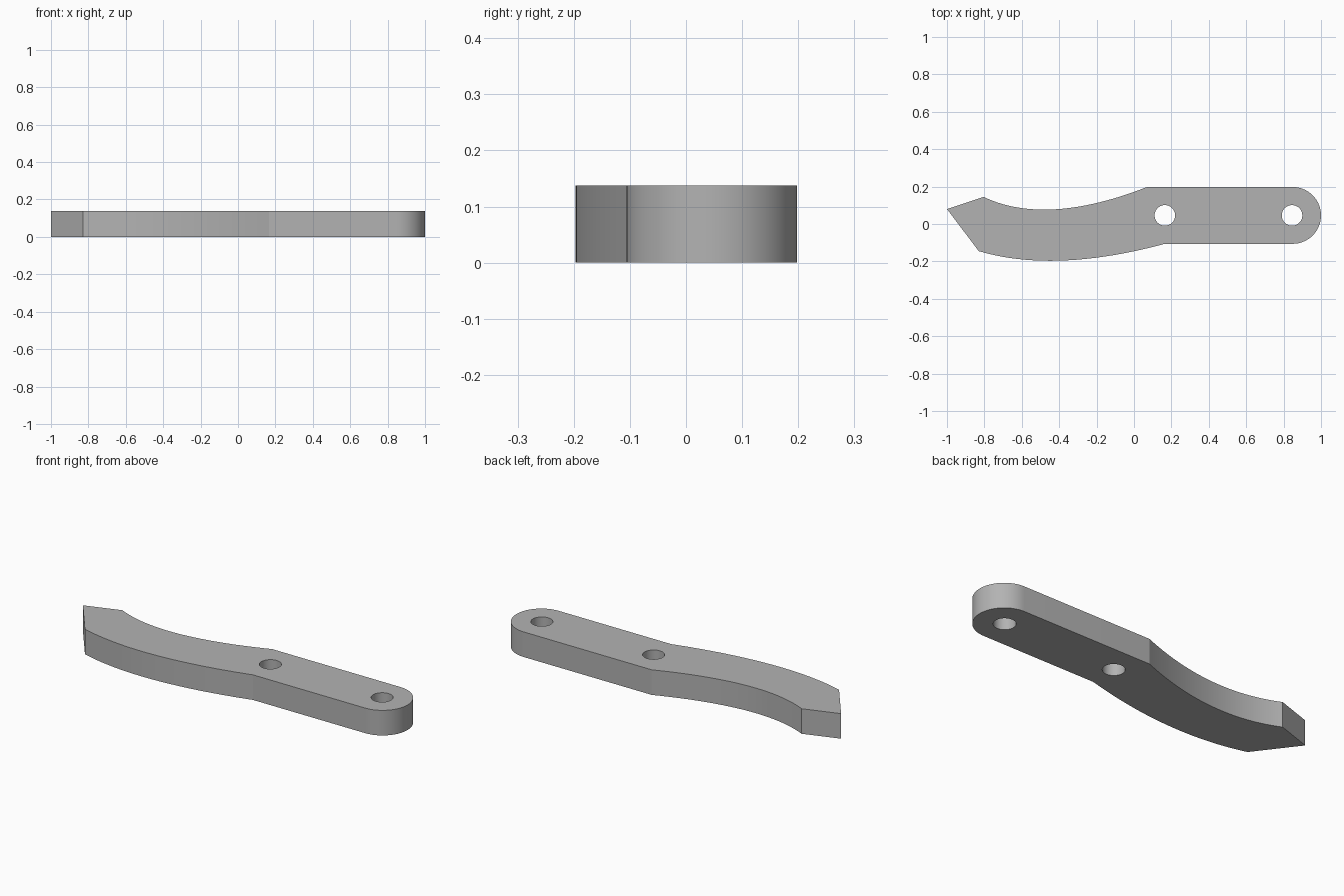
import bpy
import bmesh
from math import sin, cos, pi, radians
from mathutils import Vector

cube = bpy.data.objects.get("Cube")
if cube:
    bpy.data.objects.remove(cube)

HEIGHT = 0.138
AXIS_Y = 0.046
END_X, END_R = 0.848, 0.152
HOLE_R = 0.055


def arc(cx, cy, r, start, end, steps):
    """Points along a circular arc, both ends included."""
    angles = [start + (end - start) * i / steps for i in range(steps + 1)]
    return [(cx + r * cos(a), cy + r * sin(a)) for a in angles]


def bend(p0, control, p1, steps=28):
    """Points along a smooth bend between two corners."""
    a, b, c = Vector(p0), Vector(control), Vector(p1)
    ts = [i / steps for i in range(steps + 1)]
    return [tuple(a * (1 - t) ** 2 + b * 2 * t * (1 - t) + c * t * t) for t in ts]


# Outline, counter-clockwise: tip, lower bend, rounded end, upper bend
outline = [(-1.0, 0.08)]
outline += bend((-0.83, -0.145), (-0.426, -0.265), (0.165, AXIS_Y - END_R))
outline += arc(END_X, AXIS_Y, END_R, -pi / 2, pi / 2, 32)
outline += bend((0.07, AXIS_Y + END_R), (-0.47, -0.014), (-0.805, 0.145))

# Two pin holes
holes = [arc(x, AXIS_Y, HOLE_R, 0, 2 * pi, 40)[:-1] for x in (0.165, 0.845)]

# Fill the profile around the holes, then extrude it to a plate
bm = bmesh.new()
edges = []
for loop in [outline] + holes:
    verts = [bm.verts.new((x, y, 0)) for x, y in loop]
    edges += [bm.edges.new((v, verts[i - 1])) for i, v in enumerate(verts)]
bmesh.ops.triangle_fill(bm, edges=edges, use_beauty=True, normal=(0, 0, 1))
result = bmesh.ops.extrude_face_region(bm, geom=bm.faces[:], use_keep_orig=True)
top = [g for g in result["geom"] if isinstance(g, bmesh.types.BMVert)]
bmesh.ops.translate(bm, verts=top, vec=(0, 0, HEIGHT))
bmesh.ops.recalc_face_normals(bm, faces=bm.faces[:])

mesh = bpy.data.meshes.new("curved_lever")
bm.to_mesh(mesh)
bm.free()
lever = bpy.data.objects.new("curved_lever", mesh)
bpy.context.collection.objects.link(lever)

# Plain grey metal
grey = bpy.data.materials.new("grey_metal")
grey.use_nodes = True
colour = (0.45, 0.45, 0.45, 1)
grey.diffuse_color = colour
grey.node_tree.nodes["Principled BSDF"].inputs["Base Color"].default_value = colour
mesh.materials.append(grey)

# Smooth curved walls, crisp corners
bpy.ops.object.select_all(action="DESELECT")
lever.select_set(True)
bpy.context.view_layer.objects.active = lever
bpy.ops.object.shade_smooth_by_angle(angle=radians(12))
